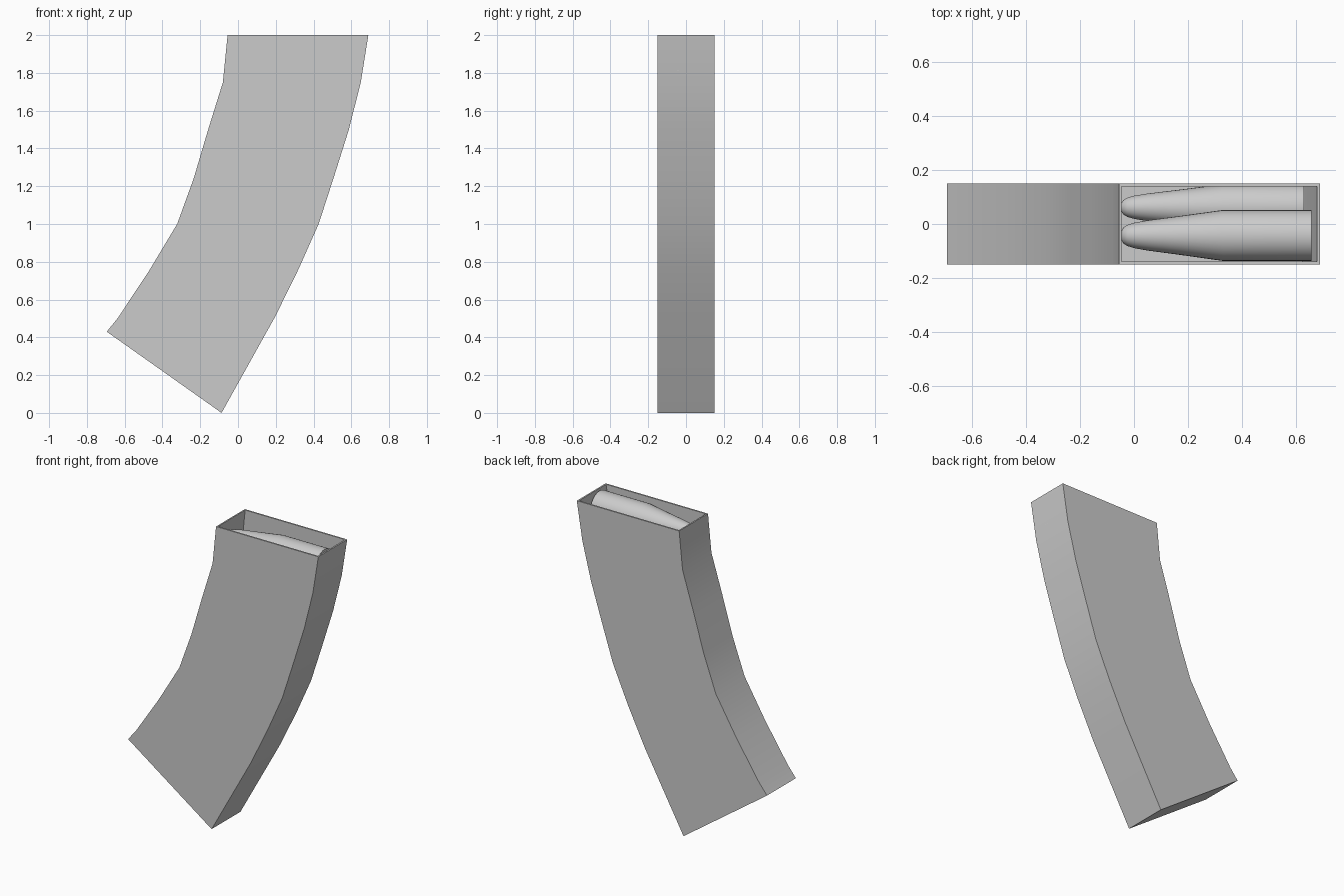
import bpy, bmesh
from math import cos, sin, pi, radians

if "Cube" in bpy.data.objects:
    bpy.data.objects.remove(bpy.data.objects["Cube"])

# (z_left, x_left, z_right, x_right) stations down the curved body
STATIONS = [
    (2.00, -0.055, 2.00, 0.690),
    (1.75, -0.080, 1.75, 0.650),
    (1.50, -0.158, 1.50, 0.587),
    (1.24, -0.235, 1.25, 0.508),
    (1.00, -0.322, 1.00, 0.427),
    (0.75, -0.472, 0.76, 0.320),
    (0.50, -0.638, 0.51, 0.197),
    (0.43, -0.695, 0.00, -0.087),
]
HALF_WIDTH = 0.15
WALL = 0.01


def finish(name, bm, angle=30):
    bmesh.ops.recalc_face_normals(bm, faces=bm.faces)
    mesh = bpy.data.meshes.new(name)
    bm.to_mesh(mesh)
    bm.free()
    obj = bpy.data.objects.new(name, mesh)
    bpy.context.collection.objects.link(obj)
    bpy.ops.object.select_all(action='DESELECT')
    obj.select_set(True)
    bpy.context.view_layer.objects.active = obj
    bpy.ops.object.shade_smooth_by_angle(angle=radians(angle))
    return obj


def loop(bm, zl, xl, zr, xr, w):
    return [bm.verts.new(p) for p in
            ((xl, -w, zl), (xr, -w, zr), (xr, w, zr), (xl, w, zl))]


def bridge(bm, a, b):
    n = len(a)
    for i in range(n):
        bm.faces.new((a[i], a[(i + 1) % n], b[(i + 1) % n], b[i]))


# Curved box body with a thin rim and a recessed pocket at the top
bm = bmesh.new()
w_in = HALF_WIDTH - WALL
pocket = [(1.69, -0.089, 1.69, 0.625, w_in),
          (1.75, -0.071, 1.75, 0.640, w_in),
          (2.00, -0.046, 2.00, 0.680, w_in)]
rows = [loop(bm, *p) for p in pocket]
rows += [loop(bm, *s, HALF_WIDTH) for s in STATIONS]
for a, b in zip(rows, rows[1:]):
    bridge(bm, a, b)
bm.faces.new(rows[0])
bm.faces.new(rows[-1])
finish("curved_box_body", bm)

# Tapered rounds lying along x: (x, radius) profile from nose to base
PROFILE = [(-0.046, 0.018), (-0.040, 0.029), (-0.025, 0.039), (0.000, 0.047),
           (0.050, 0.056), (0.110, 0.064), (0.170, 0.072), (0.330, 0.0945),
           (0.660, 0.0945)]


def tapered_round(name, y, z, base_x, girth, sides=32):
    bm = bmesh.new()
    rings = []
    for x, r in PROFILE:
        rings.append([bm.verts.new((min(x, base_x),
                                    y + girth * r * cos(2 * pi * i / sides),
                                    z + girth * r * sin(2 * pi * i / sides)))
                      for i in range(sides)])
    for a, b in zip(rings, rings[1:]):
        bridge(bm, a, b)
    bm.faces.new(rings[0])
    bm.faces.new(rings[-1])
    finish(name, bm)


tapered_round("upper_round", -0.0425, 1.9055, 0.660, 1.0)
tapered_round("lower_round", 0.062, 1.768, 0.632, 0.91)
